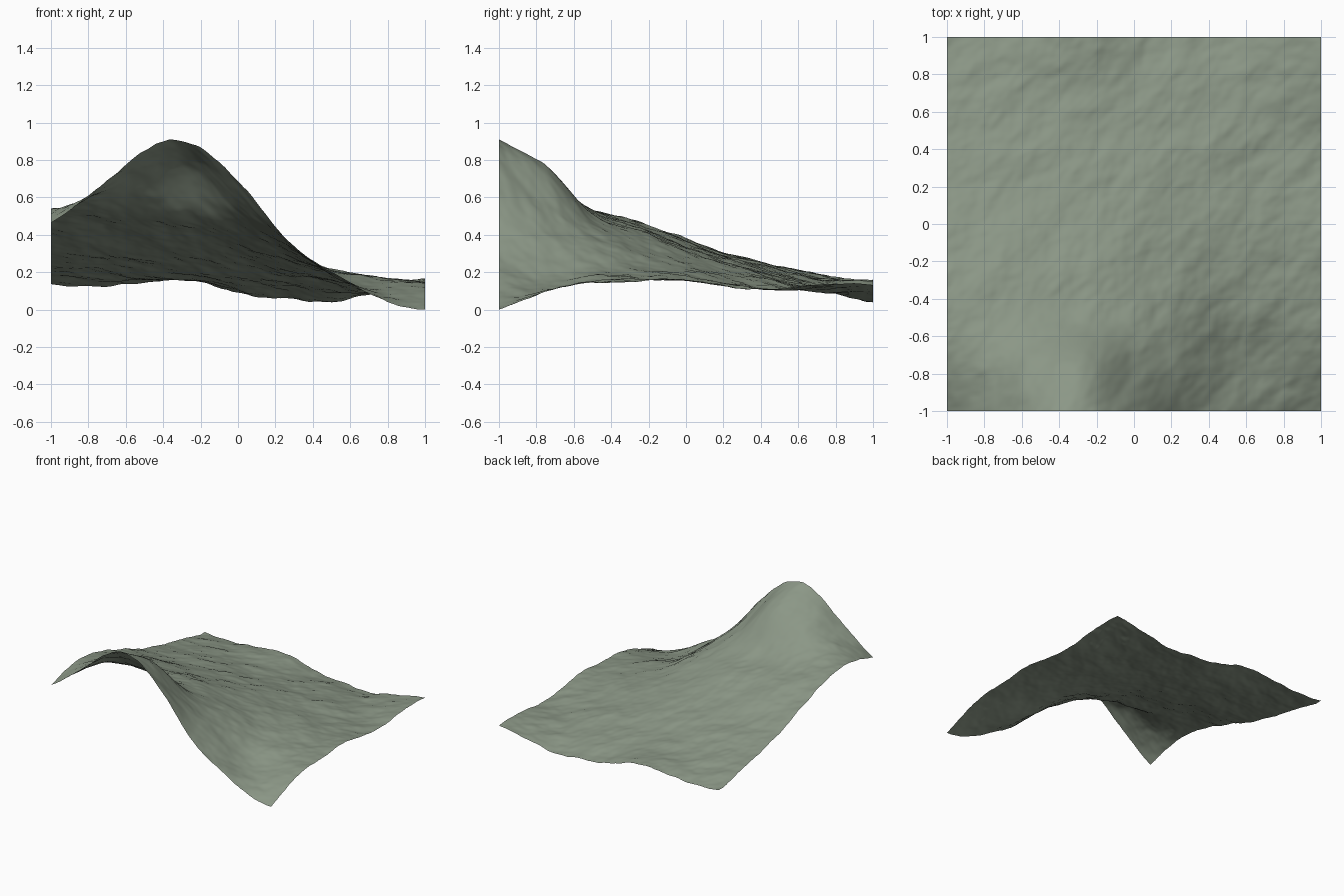
import bpy
import bmesh
from mathutils import Vector, noise

# Remove the default object
cube = bpy.data.objects.get("Cube")
if cube:
    bpy.data.objects.remove(cube, do_unlink=True)

SEGMENTS = 140     # quads along each side of the sheet

# Broad relief in hundredths: one row per quarter unit from front to back,
# each row running from -x to +x
RELIEF = [
    "47 65 86 89 70 39 21 6 1",
    "54 62 73 76 57 37 19 11 10",
    "53 53 53 51 44 34 21 16 14",
    "47 46 45 43 37 29 21 18 16",
    "38 37 36 34 30 25 20 17 16",
    "30 29 28 27 24 20 17 14 12",
    "24 23 22 20 18 16 15 11 12",
    "18 18 17 16 13 12 9 10 14",
    "14 13 14 16 9 7 5 10 14",
]
relief = [[int(h) / 100 for h in row.split()] for row in RELIEF]


def spline(values, t):
    """Smooth curve through evenly spaced values, with t from -1 to 1."""
    last = len(values) - 1
    s = (t + 1) / 2 * last
    i = min(int(s), last - 1)
    f = s - i
    b, c = values[i], values[i + 1]
    a = values[i - 1] if i > 0 else 2 * b - c
    d = values[i + 2] if i + 2 <= last else 2 * c - b
    return b + f / 2 * (c - a + f * (2 * a - 5 * b + 4 * c - d + f * (3 * (b - c) + d - a)))


def wrinkles(x, y):
    """Fine diagonal folds, drawn out along the +x +y direction."""
    along, across = x + y, x - y
    folds = noise.fractal(Vector((along * 2, across * 3.2, 4.7)), 0.8, 2.1, 4)
    return 0.015 * folds


def height(x, y):
    return spline([spline(row, x) for row in relief], y) + wrinkles(x, y)


# Terrain sheet
mesh = bpy.data.meshes.new("terrain_sheet")
bm = bmesh.new()
bmesh.ops.create_grid(bm, x_segments=SEGMENTS, y_segments=SEGMENTS, size=1)
for v in bm.verts:
    x = max(-1.0, min(1.0, v.co.x))
    y = max(-1.0, min(1.0, v.co.y))
    v.co.z = height(x, y)

# Rest the sheet on the floor
low = min(v.co.z for v in bm.verts)
bmesh.ops.translate(bm, verts=bm.verts, vec=(0, 0, -low))
for face in bm.faces:
    face.smooth = True
bm.normal_update()
bm.to_mesh(mesh)
bm.free()

terrain = bpy.data.objects.new("terrain_sheet", mesh)
bpy.context.collection.objects.link(terrain)

# Grey-green ground colour
ground = bpy.data.materials.new("grey_green")
ground.use_nodes = True
color = (0.26, 0.31, 0.24, 1)
ground.diffuse_color = color
ground.node_tree.nodes["Principled BSDF"].inputs["Base Color"].default_value = color
mesh.materials.append(ground)
